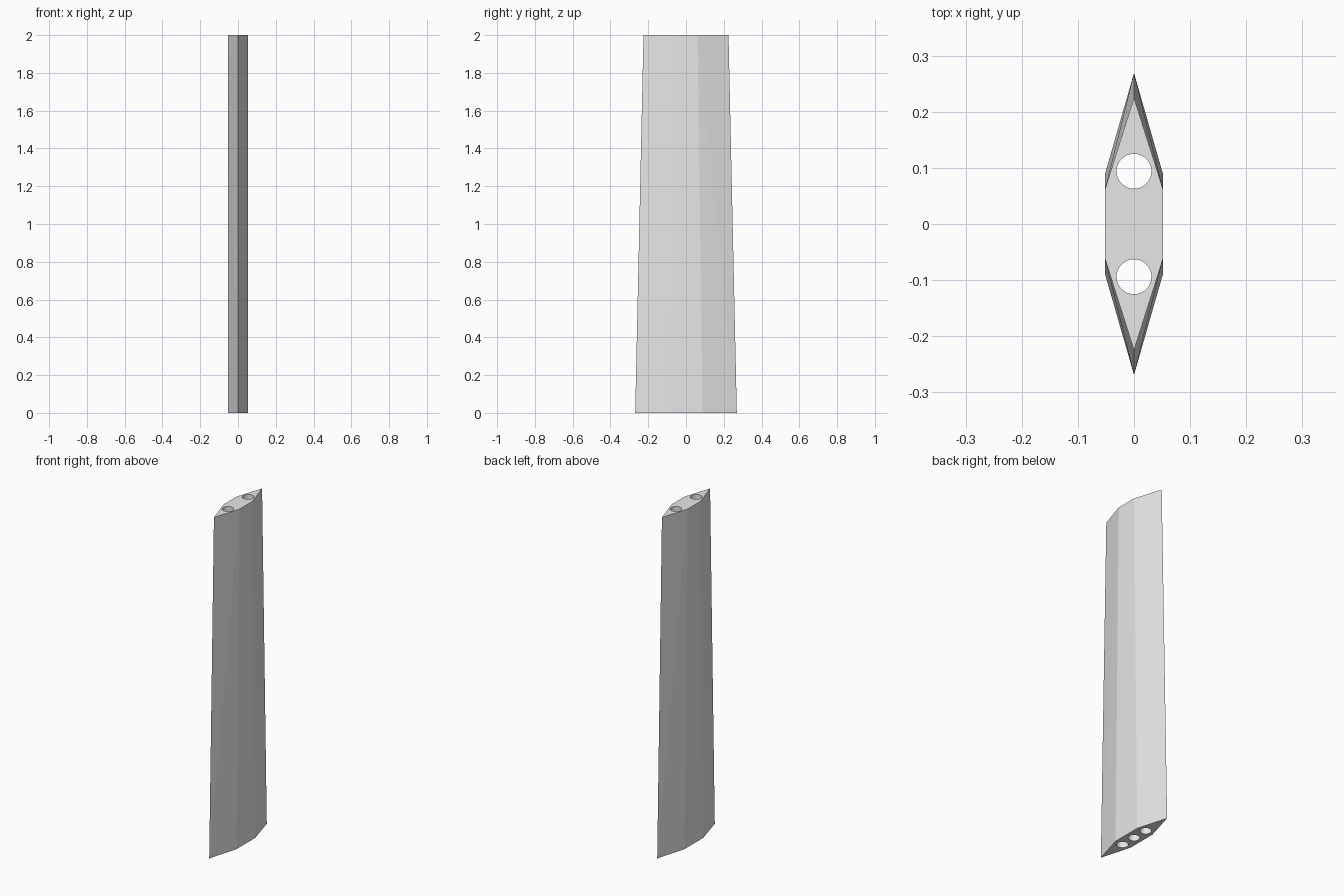
import bpy, bmesh

cube = bpy.data.objects.get("Cube")
if cube:
    bpy.data.objects.remove(cube, do_unlink=True)

HEIGHT = 2.0
HALF_WIDTH = 0.052
HOLE_RADIUS = 0.031
HOLE_SPACING = 0.094
SOCKET_DEPTH = 0.25

grey = bpy.data.materials.new("light_grey")
grey.use_nodes = True
colour = (0.8, 0.8, 0.8, 1.0)
grey.diffuse_color = colour
grey.node_tree.nodes["Principled BSDF"].inputs["Base Color"].default_value = colour


def section(bm, z, tip, corner):
    """Six-sided blade outline at height z."""
    w = HALF_WIDTH
    outline = [(0, -tip), (w, -corner), (w, corner),
               (0, tip), (-w, corner), (-w, -corner)]
    return [bm.verts.new((x, y, z)) for x, y in outline]


# Tapered blade body
bm = bmesh.new()
low = section(bm, 0, 0.269, 0.088)
high = section(bm, HEIGHT, 0.225, 0.061)
bm.faces.new(low[::-1])
bm.faces.new(high)
for i in range(6):
    j = (i + 1) % 6
    a, b, c, d = low[i], low[j], high[j], high[i]
    if i in (1, 4):          # flat broad sides
        bm.faces.new((a, b, c, d))
    elif i in (0, 3):        # twisted bevels, split from the lower tip
        bm.faces.new((a, b, c))
        bm.faces.new((a, c, d))
    else:
        bm.faces.new((a, b, d))
        bm.faces.new((b, c, d))
bmesh.ops.recalc_face_normals(bm, faces=bm.faces)
mesh = bpy.data.meshes.new("blade")
bm.to_mesh(mesh)
bm.free()
mesh.materials.append(grey)
blade = bpy.data.objects.new("blade", mesh)
bpy.context.collection.objects.link(blade)


def drill(name, y, bottom, top):
    """Cut a round vertical hole into the blade."""
    bpy.ops.mesh.primitive_cylinder_add(
        vertices=48, radius=HOLE_RADIUS, depth=top - bottom,
        location=(0, y, (top + bottom) / 2))
    cutter = bpy.context.object
    cutter.name = name
    cutter.hide_render = True
    cutter.data.materials.append(grey)
    mod = blade.modifiers.new(name, 'BOOLEAN')
    mod.operation = 'DIFFERENCE'
    mod.solver = 'EXACT'
    mod.object = cutter
    bpy.ops.object.select_all(action='DESELECT')
    bpy.context.view_layer.objects.active = blade
    blade.select_set(True)
    bpy.ops.object.modifier_apply(modifier=name)
    bpy.data.objects.remove(cutter, do_unlink=True)


# Two full-length spar holes and a blind socket in the root
drill("front_spar_hole", -HOLE_SPACING, -0.1, HEIGHT + 0.1)
drill("back_spar_hole", HOLE_SPACING, -0.1, HEIGHT + 0.1)
drill("root_socket", 0, -0.1, SOCKET_DEPTH)
